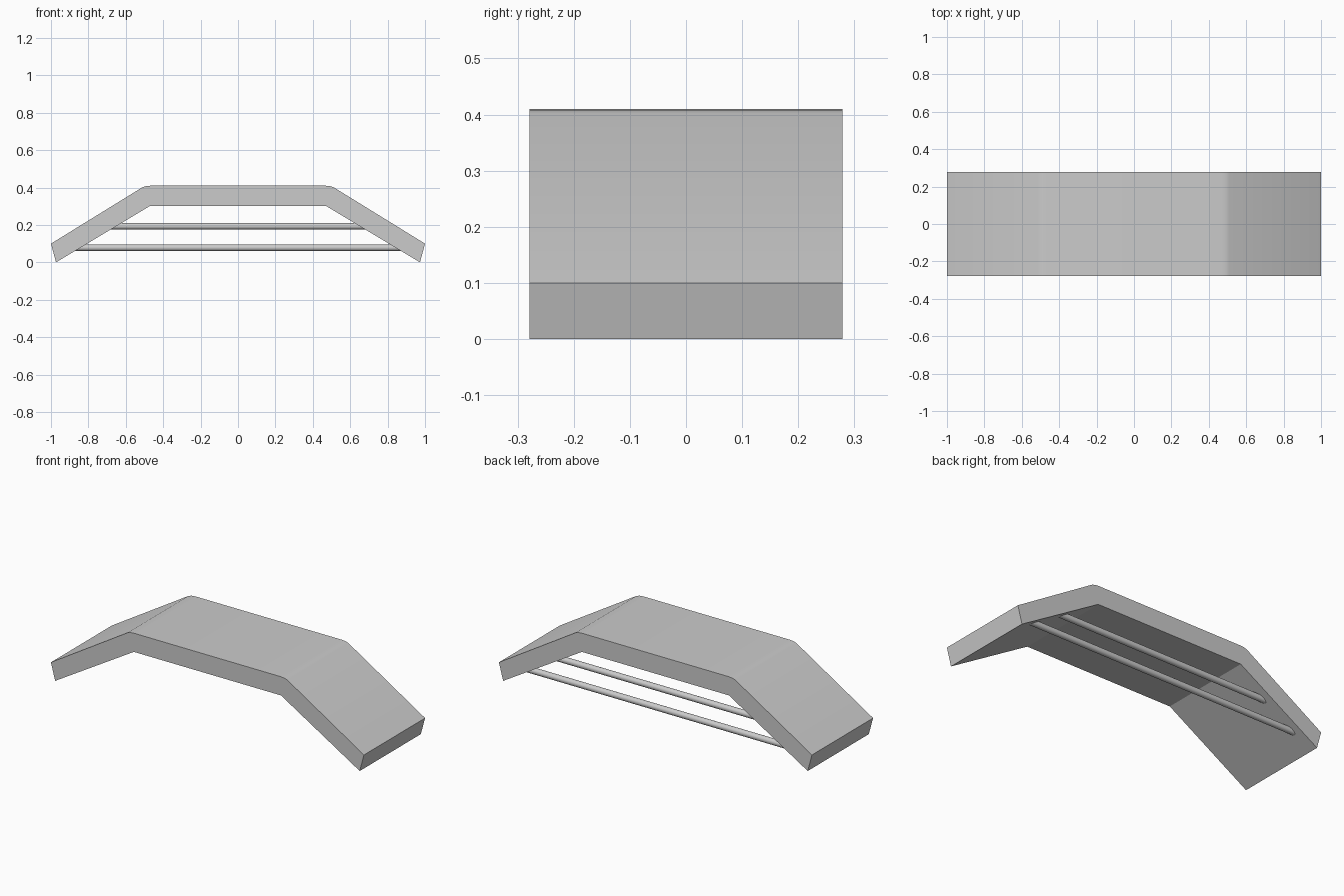
import bpy, bmesh, math
from mathutils import Matrix

cube = bpy.data.objects.get("Cube")
if cube:
    bpy.data.objects.remove(cube, do_unlink=True)

HALF_DEPTH = 0.279
ROD_Y = 0.222
ROD_RADIUS = 0.0175


def make_material(name, rgb):
    mat = bpy.data.materials.new(name)
    mat.use_nodes = True
    mat.diffuse_color = (*rgb, 1)
    mat.node_tree.nodes["Principled BSDF"].inputs["Base Color"].default_value = (*rgb, 1)
    return mat


def finish(name, bm, mat):
    bmesh.ops.recalc_face_normals(bm, faces=bm.faces)
    mesh = bpy.data.meshes.new(name)
    bm.to_mesh(mesh)
    bm.free()
    mesh.materials.append(mat)
    obj = bpy.data.objects.new(name, mesh)
    bpy.context.collection.objects.link(obj)
    bpy.ops.object.select_all(action='DESELECT')
    obj.select_set(True)
    bpy.context.view_layer.objects.active = obj
    bpy.ops.object.shade_smooth_by_angle(angle=math.radians(25))
    return obj


grey = make_material("light grey", (0.6, 0.6, 0.6))

# Bent deck: half profile mirrored, then extruded through the depth
half = [(0.47, 0.302), (0.973, 0.0), (1.0, 0.1),
        (0.51, 0.402), (0.49, 0.408), (0.465, 0.41)]
profile = half + [(-x, z) for x, z in reversed(half)]
bm = bmesh.new()
face = bm.faces.new([bm.verts.new((x, -HALF_DEPTH, z)) for x, z in profile])
extruded = bmesh.ops.extrude_face_region(bm, geom=[face])
bmesh.ops.translate(bm, vec=(0, 2 * HALF_DEPTH, 0),
                    verts=[v for v in extruded["geom"] if isinstance(v, bmesh.types.BMVert)])
finish("bent_deck", bm, grey)

# Two round rods spanning the legs near the back edge, ends buried in the deck
for name, z, reach in (("lower_rod", 0.078, 0.885), ("upper_rod", 0.193, 0.69)):
    bm = bmesh.new()
    bmesh.ops.create_cone(bm, cap_ends=True, segments=24, radius1=ROD_RADIUS,
                          radius2=ROD_RADIUS, depth=2 * reach,
                          matrix=Matrix.Translation((0, ROD_Y, z))
                          @ Matrix.Rotation(math.pi / 2, 4, 'Y'))
    finish(name, bm, grey)
